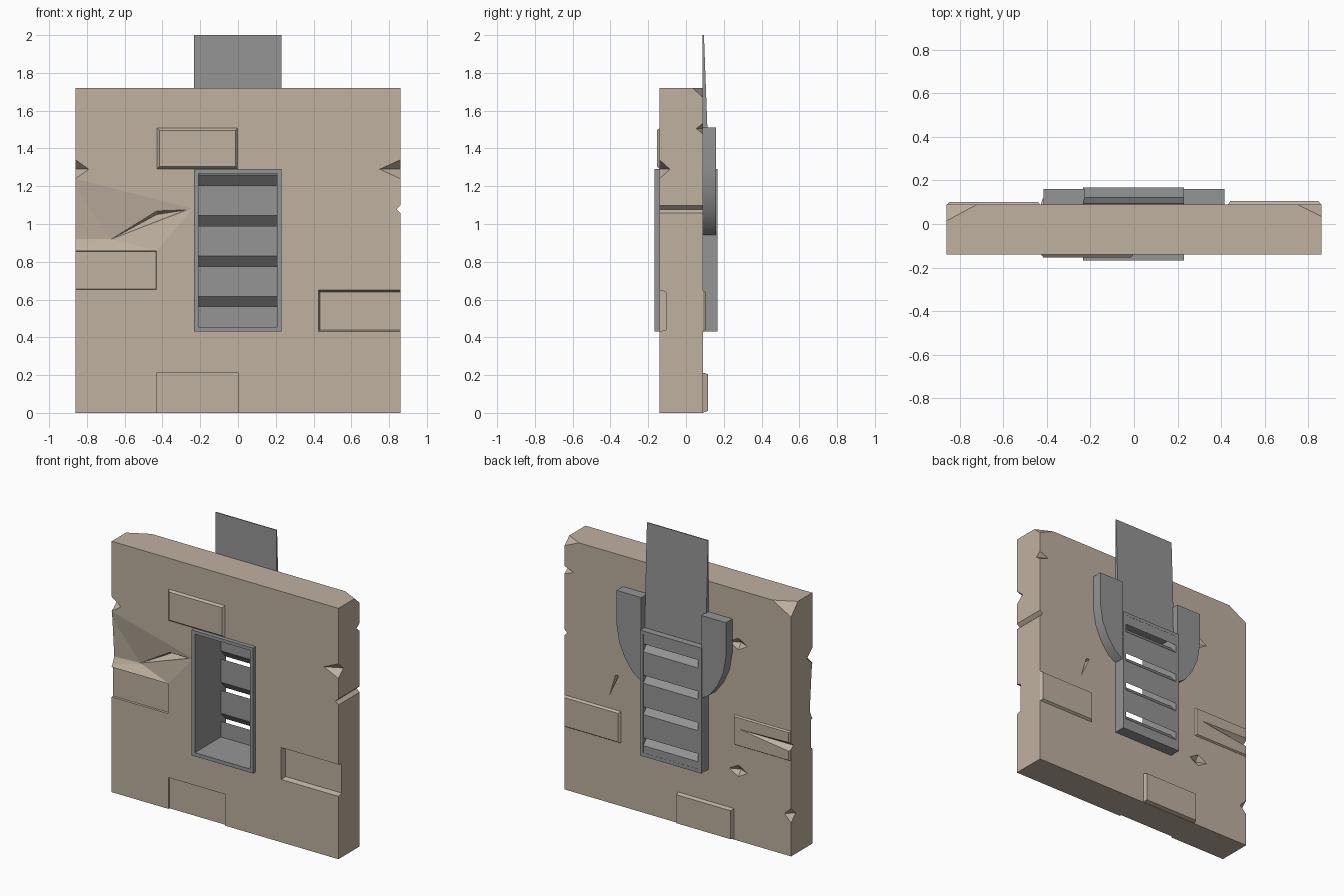
import bpy, bmesh, math
from itertools import product

if "Cube" in bpy.data.objects:
    bpy.data.objects.remove(bpy.data.objects["Cube"])

FRONT, BACK, HALF, TOP = -0.14, 0.09, 0.86, 1.72


def material(name, rgb):
    m = bpy.data.materials.new(name)
    m.diffuse_color = (*rgb, 1)
    m.use_nodes = True
    m.node_tree.nodes["Principled BSDF"].inputs["Base Color"].default_value = m.diffuse_color
    return m


stone = material("stone", (0.52, 0.44, 0.35))
metal = material("metal", (0.30, 0.30, 0.30))


def hull(name, pts, mat=None):
    """Convex solid around a few points."""
    bm = bmesh.new()
    for p in pts:
        bm.verts.new(p)
    bmesh.ops.convex_hull(bm, input=bm.verts[:])
    bmesh.ops.dissolve_limit(bm, angle_limit=0.01, verts=bm.verts[:], edges=bm.edges[:])
    bmesh.ops.recalc_face_normals(bm, faces=bm.faces[:])
    me = bpy.data.meshes.new(name)
    bm.to_mesh(me)
    bm.free()
    ob = bpy.data.objects.new(name, me)
    bpy.context.collection.objects.link(ob)
    if mat:
        me.materials.append(mat)
    return ob


def box(name, x0, x1, y0, y1, z0, z1, mat=None):
    return hull(name, product((x0, x1), (y0, y1), (z0, z1)), mat)


def slab(x0, x1, z0, z1, ya, yb, inset):
    """Brick block from ya to yb whose far face is inset."""
    i = inset
    near = [(x, y, z) for x in (x0, x1) for z in (z0, z1) for y in (ya, (ya + yb) / 2)]
    far = [(x, yb, z) for x in (x0 + i, x1 - i) for z in (z0 + i, z1 - i)]
    return hull("brick_helper", near + far)


def chip(x, y, z, rx, ry, rz):
    """Octahedral cutter for broken edges and pits."""
    return hull("chip_helper", [(x - rx, y, z), (x + rx, y, z), (x, y - ry, z),
                                (x, y + ry, z), (x, y, z - rz), (x, y, z + rz)])


def combine(ob, tool, op):
    mod = ob.modifiers.new(op, 'BOOLEAN')
    mod.operation, mod.object, mod.solver = op, tool, 'EXACT'
    bpy.context.view_layer.objects.active = ob
    bpy.ops.object.modifier_apply(modifier=mod.name)
    bpy.data.objects.remove(tool, do_unlink=True)


# Stone wall with raised bricks
wall = box("stone_wall", -HALF, HALF, FRONT, BACK, 0, TOP, stone)
for args in [(-0.43, 0, 1.29, 1.51, -0.12, -0.154, 0.014),
             (0.43, HALF, 0.43, 0.65, 0.07, 0.105, 0.012),
             (-HALF, -0.43, 0.65, 0.86, 0.07, 0.101, 0.01),
             (-0.43, 0, 0, 0.215, 0.05, 0.116, 0.01)]:
    combine(wall, slab(*args), 'UNION')

# Sunken bricks on the front
cuts = [slab(0.425, 0.90, 0.43, 0.65, -0.18, -0.105, 0.01),
        slab(-0.90, -0.43, 0.65, 0.86, -0.18, -0.128, 0.005),
        box("cut", -0.43, 0, -0.2, -0.128, -0.05, 0.215)]

# Broken corners, edge chips and pits
cuts += [chip(*c) for c in [
    (HALF, BACK, TOP, 0.11, 0.055, 0.05), (-HALF, BACK, TOP, 0.14, 0.075, 0.08),
    (HALF, FRONT, 1.29, 0.11, 0.055, 0.05), (-HALF, FRONT, 1.29, 0.07, 0.06, 0.05),
    (HALF, BACK, 1.505, 0.07, 0.036, 0.028), (-HALF, BACK, 0.28, 0.05, 0.05, 0.05),
    (-0.46, BACK, 1.35, 0.07, 0.03, 0.04), (-0.46, BACK, 0.48, 0.07, 0.03, 0.04)]]

# Groove down the right side, and large dent and cracks
cuts += [
    hull("cut", [(x, y, z) for y in (-0.3, 0.3)
                 for x, z in ((0.838, 1.078), (0.87, 1.108), (0.87, 1.048))]),
    hull("cut", [(-0.90, FRONT, 1.25), (-0.43, FRONT, 1.08), (-0.90, FRONT, 0.86),
                 (-0.43, FRONT, 0.86), (-0.24, FRONT, 1.08), (-0.67, -0.10, 0.92),
                 (-0.90, -0.115, 0.92), (-0.60, -0.2, 1.0)]),
    hull("cut", [(-0.67, -0.10, 0.92), (-0.43, -0.16, 1.08),
                 (-0.24, -0.15, 1.08), (-0.43, -0.08, 1.05)]),
    hull("cut", [(0.44, 0.12, 0.90), (0.48, 0.12, 0.90), (0.56, 0.12, 0.64),
                 (0.46, 0.05, 0.87)]),
    hull("cut", [(-0.44, 0.105, 0.775), (-0.90, 0.12, 0.80), (-0.90, 0.12, 0.70),
                 (-0.90, 0.06, 0.75)]),
    box("cut", -0.225, 0.222, -0.4, 0.4, 0.44, 1.28)]
for c in cuts:
    combine(wall, c, 'DIFFERENCE')

# Window frame: a sleeve through the wall
frame = box("window_frame", -0.234, 0.23, -0.168, 0.168, 0.43, 1.29, metal)
combine(frame, box("cut", -0.21, 0.207, -0.3, 0.3, 0.455, 1.268), 'DIFFERENCE')

# Back panel strips separated by slots sloping down to the rear
tops = [1.26, 1.045, 0.83, 0.617]
gap, drop = 0.055, 0.058
uppers = [(1.275, 1.275)] + [(t - gap, t - gap - drop) for t in tops]
lowers = [(t, t - drop) for t in tops] + [(0.445, 0.445)]
for k, ((uf, ub), (lf, lb)) in enumerate(zip(uppers, lowers)):
    hull(f"vent_slat_{k + 1}", [(x, y, z) for x in (-0.215, 0.213)
         for y, z in ((0.115, uf), (0.115, lf), (0.167, ub), (0.167, lb))], metal)

# Tapering plate rising behind the wall
hull("back_plate", [(x, y, z) for x in (-0.234, 0.23)
     for y, z in ((0.088, 2.0), (0.095, 2.0), (0.088, 1.27), (0.122, 1.27))], metal)

# Curved side wings
profile = [(0.228, 1.51), (0.415, 1.51), (0.415, 1.28), (0.395, 1.16),
           (0.35, 1.06), (0.29, 0.98), (0.228, 0.94)]
for name, s in (("right_wing", 1), ("left_wing", -1)):
    wing = hull(name, [(s * x, y, z) for x, z in profile for y in (0.085, 0.16)], metal)
    bpy.ops.object.select_all(action='DESELECT')
    wing.select_set(True)
    bpy.context.view_layer.objects.active = wing
    bpy.ops.object.shade_smooth_by_angle(angle=math.radians(30))
